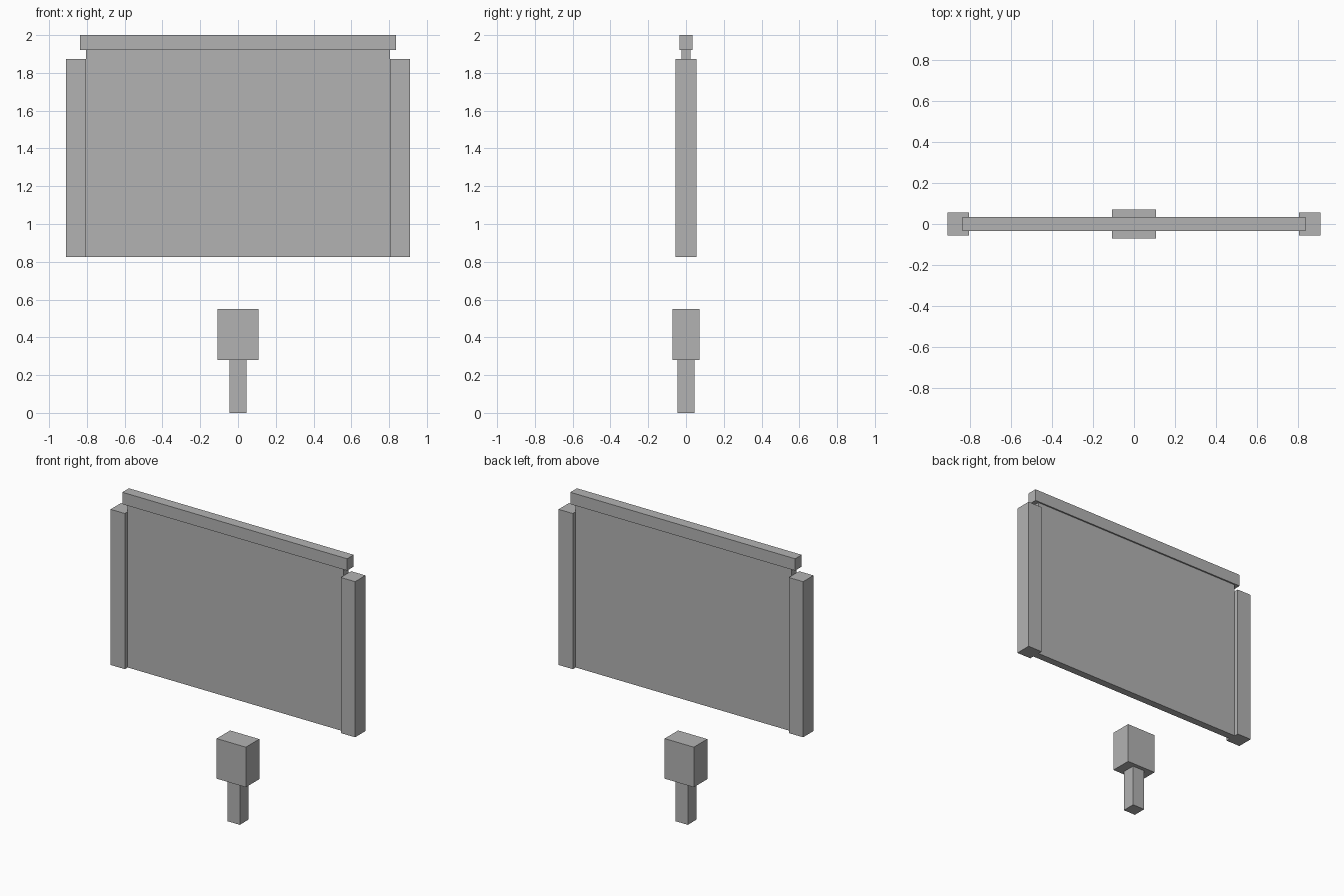
import bpy

if "Cube" in bpy.data.objects:
    bpy.data.objects.remove(bpy.data.objects["Cube"], do_unlink=True)

# Single flat grey
GREY = (0.45, 0.45, 0.45, 1)
grey = bpy.data.materials.new("plain grey")
grey.use_nodes = True
grey.diffuse_color = GREY
grey.node_tree.nodes["Principled BSDF"].inputs["Base Color"].default_value = GREY


def box(name, width, depth, bottom, top, x=0):
    """Upright box centred on y = 0, spanning bottom to top."""
    bpy.ops.mesh.primitive_cube_add(size=1, location=(x, 0, (bottom + top) / 2))
    ob = bpy.context.object
    ob.name = name
    ob.scale = (width, depth, top - bottom)
    bpy.ops.object.transform_apply(location=False, rotation=False, scale=True)
    ob.data.materials.append(grey)
    return ob


# Board: thin panel, top rail and two side posts
box("panel", 1.61, 0.05, 0.825, 1.92)
box("top_rail", 1.675, 0.07, 1.92, 2.0)
for side, sign in (("left", 1), ("right", -1)):
    box(side + "_post", 0.106, 0.11, 0.825, 1.873, sign * 0.858)

# Separate block and stem underneath
box("lower_block", 0.217, 0.143, 0.28, 0.55)
box("lower_stem", 0.09, 0.09, 0, 0.28)
